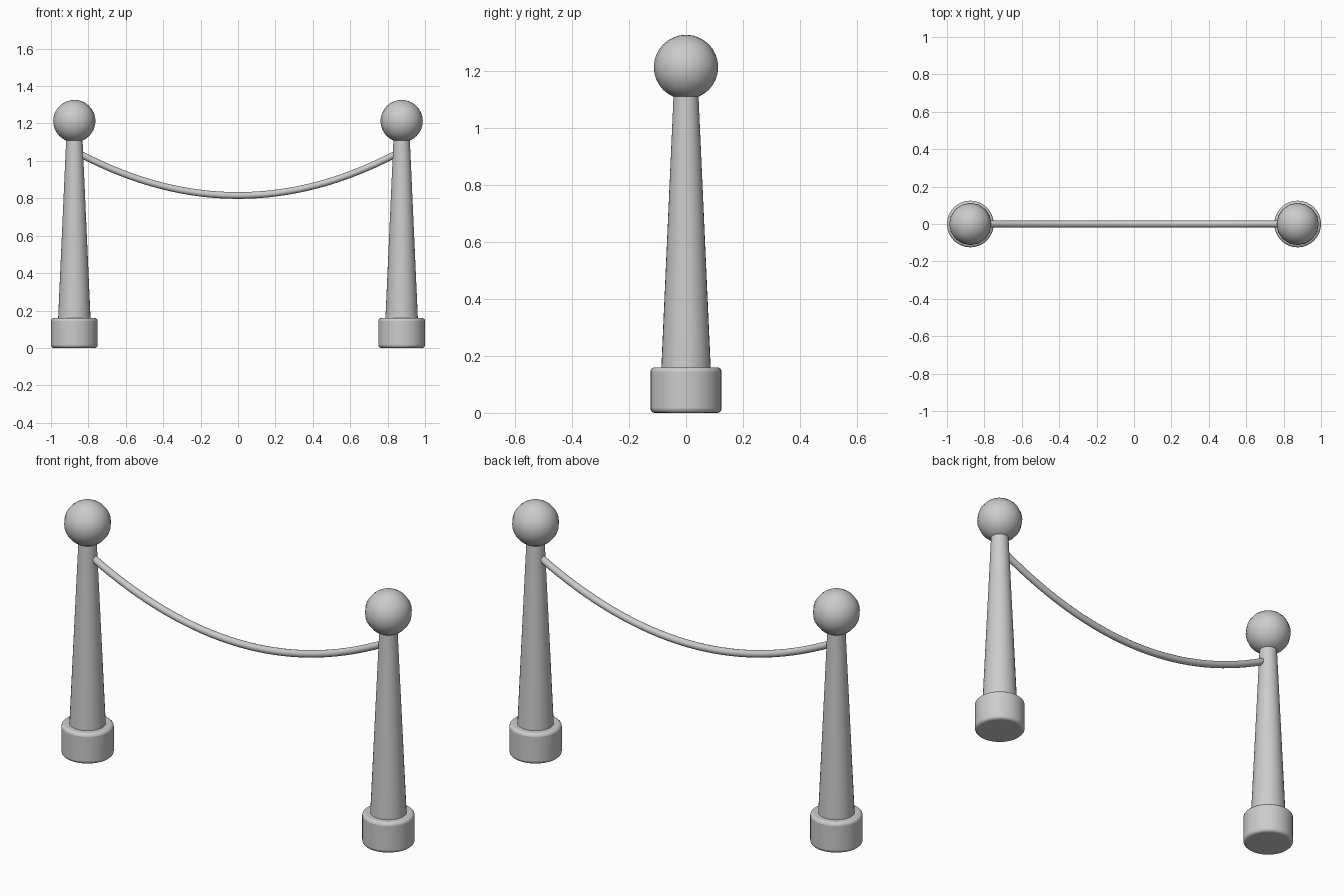
import bpy
import math

cube = bpy.data.objects.get("Cube")
if cube:
    bpy.data.objects.remove(cube, do_unlink=True)

grey = bpy.data.materials.new("plain grey")
grey.use_nodes = True
colour = (0.6, 0.6, 0.6, 1)
grey.diffuse_color = colour
grey.node_tree.nodes["Principled BSDF"].inputs["Base Color"].default_value = colour

POST_X = 0.875


def finish(obj, name):
    obj.name = name
    obj.data.materials.append(grey)
    bpy.ops.object.shade_smooth_by_angle(angle=math.radians(40))
    return obj


def build_post(side, x):
    # Rounded foot
    bpy.ops.mesh.primitive_cylinder_add(vertices=32, radius=0.125, depth=0.16,
                                        location=(x, 0, 0.08))
    foot = bpy.context.object
    bevel = foot.modifiers.new("Rounded rim", "BEVEL")
    bevel.width = 0.015
    bevel.segments = 3
    bevel.limit_method = "ANGLE"
    finish(foot, side + "_base")

    # Tapered column
    bpy.ops.mesh.primitive_cone_add(vertices=32, radius1=0.087, radius2=0.043,
                                    depth=0.98, location=(x, 0, 0.64))
    finish(bpy.context.object, side + "_column")

    # Ball finial
    bpy.ops.mesh.primitive_uv_sphere_add(segments=16, ring_count=16, radius=0.113,
                                         location=(x, 0, 1.213))
    finish(bpy.context.object, side + "_ball")


build_post("left", POST_X)
build_post("right", -POST_X)

# Sagging rope along a parabola between the columns
HALF, LOW, SAG, STEPS = 0.84, 0.815, 0.22, 32
curve = bpy.data.curves.new("rope", "CURVE")
curve.dimensions = "3D"
curve.bevel_depth = 0.018
curve.bevel_resolution = 4
curve.use_fill_caps = True
spline = curve.splines.new("POLY")
spline.points.add(STEPS)
for i, point in enumerate(spline.points):
    t = 2 * i / STEPS - 1
    point.co = (HALF * t, 0, LOW + SAG * t * t, 1)
    point.radius = 1
spline.use_smooth = True
rope = bpy.data.objects.new("rope", curve)
bpy.context.collection.objects.link(rope)
bpy.ops.object.select_all(action="DESELECT")
rope.select_set(True)
bpy.context.view_layer.objects.active = rope
bpy.ops.object.convert(target="MESH")
finish(bpy.context.object, "rope")
